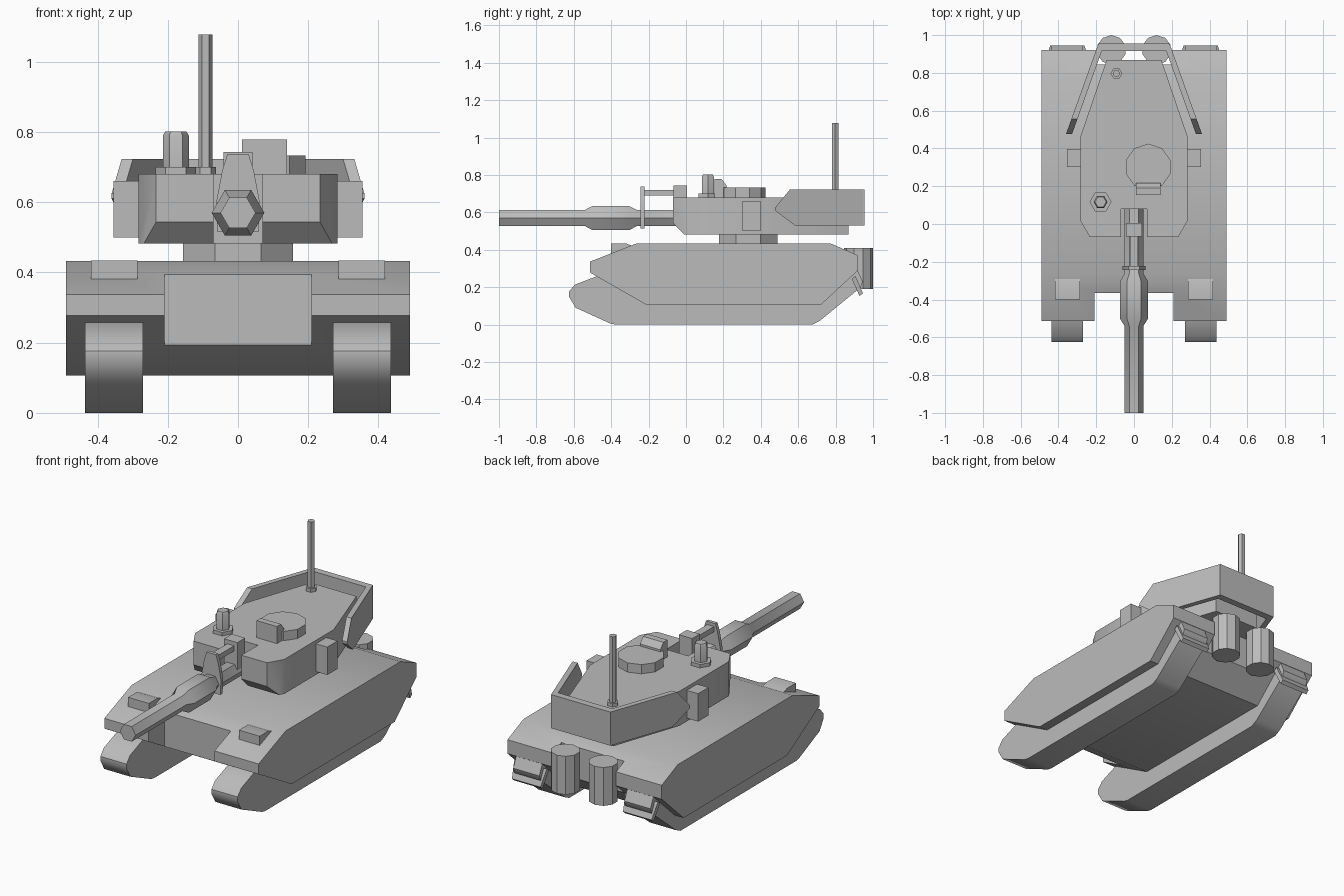
import bpy, bmesh, math
from mathutils import Vector

if "Cube" in bpy.data.objects:
    bpy.data.objects.remove(bpy.data.objects["Cube"])

grey = bpy.data.materials.new("plain_grey")
grey.use_nodes = True
grey.diffuse_color = (0.5, 0.5, 0.5, 1)
grey.node_tree.nodes["Principled BSDF"].inputs["Base Color"].default_value = (0.5, 0.5, 0.5, 1)


def place(axis, a, b, t):
    """Point from two profile coordinates and a distance along the axis."""
    return Vector({"x": (t, a, b), "y": (a, t, b), "z": (a, b, t)}[axis])


def finish(name, bm, mirror=False):
    bmesh.ops.recalc_face_normals(bm, faces=bm.faces)
    mesh = bpy.data.meshes.new(name)
    bm.to_mesh(mesh)
    bm.free()
    mesh.materials.append(grey)
    ob = bpy.data.objects.new(name, mesh)
    bpy.context.collection.objects.link(ob)
    if mirror:
        ob.modifiers.new("mirror", "MIRROR")
    smooth(ob)
    return ob


def select(ob):
    bpy.ops.object.select_all(action="DESELECT")
    ob.select_set(True)
    bpy.context.view_layer.objects.active = ob


def smooth(ob):
    select(ob)
    bpy.ops.object.shade_smooth_by_angle(angle=math.radians(35))


def loft(name, rings, mirror=False, reshape=None):
    """Join successive rings of points and cap both ends."""
    bm = bmesh.new()
    loops = [[bm.verts.new(p) for p in ring] for ring in rings]
    n = len(loops[0])
    for lo, hi in zip(loops, loops[1:]):
        for i in range(n):
            j = (i + 1) % n
            bm.faces.new((lo[i], lo[j], hi[j], hi[i]))
    bm.faces.new(loops[0])
    bm.faces.new(loops[-1])
    if reshape:
        for v in bm.verts:
            reshape(v.co)
    return finish(name, bm, mirror)


def prism(name, axis, pts, lo, hi, mirror=False, reshape=None):
    return loft(name, [[place(axis, a, b, t) for a, b in pts] for t in (lo, hi)], mirror, reshape)


def box(name, x, y, z, mirror=False):
    return prism(name, "z", [(x[0], y[0]), (x[1], y[0]), (x[1], y[1]), (x[0], y[1])], *z, mirror)


def turned(name, axis, centre, sides, profile, phase=0, mirror=False):
    """Faceted tube from (radius, distance) steps along an axis."""
    angles = [phase + math.tau * i / sides for i in range(sides)]
    rings = [[place(axis, centre[0] + r * math.cos(a), centre[1] + r * math.sin(a), t)
              for a in angles] for r, t in profile]
    return loft(name, rings, mirror)


def carve(ob, cutter):
    mod = ob.modifiers.new("cut", "BOOLEAN")
    mod.operation, mod.solver, mod.object = "DIFFERENCE", "EXACT", cutter
    cutter.hide_render = True
    select(ob)
    bpy.ops.object.modifier_apply(modifier=mod.name)
    bpy.data.objects.remove(cutter)
    smooth(ob)


# Hull, notched at the front and rear
hull = prism("hull", "x", [(-.513, .337), (-.513, .278), (-.214, .107), (.722, .107),
                           (.92, .29), (.92, .37), (.775, .433), (-.267, .433)], -.49, .49)
carve(hull, box("front_notch", (-.21, .21), (-.7, -.365), (0, .6)))
carve(hull, box("rear_notch", (-.2, .2), (.845, 1.1), (0, .6)))

# Tracks
prism("tracks", "x", [(-.626, .176), (-.626, .15), (-.59, .09), (-.405, .006), (-.375, 0),
                      (.674, 0), (.715, .02), (.935, .2), (.945, .23), (.918, .29),
                      (-.4, .267), (-.455, .267), (-.594, .214)], .27, .436, True)


# Mudflaps, narrower along the lower edge
def narrow(co):
    if co.z < .2:
        co.x = .353 + (co.x - .353) * .88


prism("mudflaps", "x", [(.886, .245), (.906, .26), (.946, .168), (.928, .152)],
      .25, .456, True, narrow)

# Front fender boxes
prism("headlight_boxes", "x", [(-.4, .37), (-.4, .434), (-.32, .434), (-.27, .415), (-.27, .37)],
      .286, .418, True)

# Rear exhaust drums
turned("exhaust_drums", "z", (.12, .922), 10, [(.078, .19), (.078, .41)], math.pi / 2, True)

# Turret
turned("turret_ring", "z", (0, .333), 8, [(.17, .42), (.17, .49)], math.pi / 8)
turret = prism("turret", "z", [(-.233, -.07), (.233, -.07), (.283, .015), (.283, .465),
                               (.145, .868), (-.145, .868), (-.283, .465), (-.283, .015)],
               .482, .68)
carve(turret, prism("chin_cut", "x", [(-.1, .4), (-.1, .575), (.07, .4)], -.5, .5))
carve(turret, box("gun_slot", (-.07, .07), (-.2, .08), (.4, .8)))
box("turret_side_boxes", (.27, .355), (.303, .397), (.5, .66), True)


# Rear turret rack, its side walls slanting inward to the back
def slant(co):
    co.x -= (co.y - .476) * .358


prism("rack_sides", "x", [(.476, .625), (.556, .723), (.95, .723), (.95, .53),
                          (.583, .53), (.476, .61)], .328, .36, True, slant)
prism("rack_back", "z", [(-.18, .915), (.18, .915), (.19, .955), (-.19, .955)], .53, .723)

# Hatch and its periscope
turned("hatch", "z", (.075, .302), 10, [(.123, .67), (.123, .733)], math.pi / 2)
prism("periscope", "x", [(.153, .675), (.153, .778), (.19, .778), (.217, .745), (.217, .675)],
      .011, .14)

# Sight and aerial
turned("sight_base", "z", (-.177, .117), 6, [(.058, .67), (.058, .7)])
turned("sight", "z", (-.177, .117), 6, [(.037, .69), (.037, .79), (.03, .802)])
turned("aerial_base", "z", (-.093, .797), 6, [(.031, .67), (.031, .7)])
turned("aerial", "z", (-.093, .797), 6, [(.02, .69), (.02, 1.078)])

# Gun, its collar and the bar above it
turned("gun_barrel", "y", (0, .57), 6, [(.05, -1), (.05, -.54), (.075, -.5), (.075, -.305),
                                        (.05, -.262), (.05, .09)])
prism("gun_collar", "y", [(-.058, .515), (.058, .515), (.062, .6), (.045, .69), (.03, .738),
                          (-.03, .738), (-.045, .69), (-.062, .6)], -.243, -.223)
box("gun_bar", (-.022, .022), (-.23, -.05), (.69, .72))
box("gun_mount", (-.042, .042), (-.066, .005), (.58, .743))
